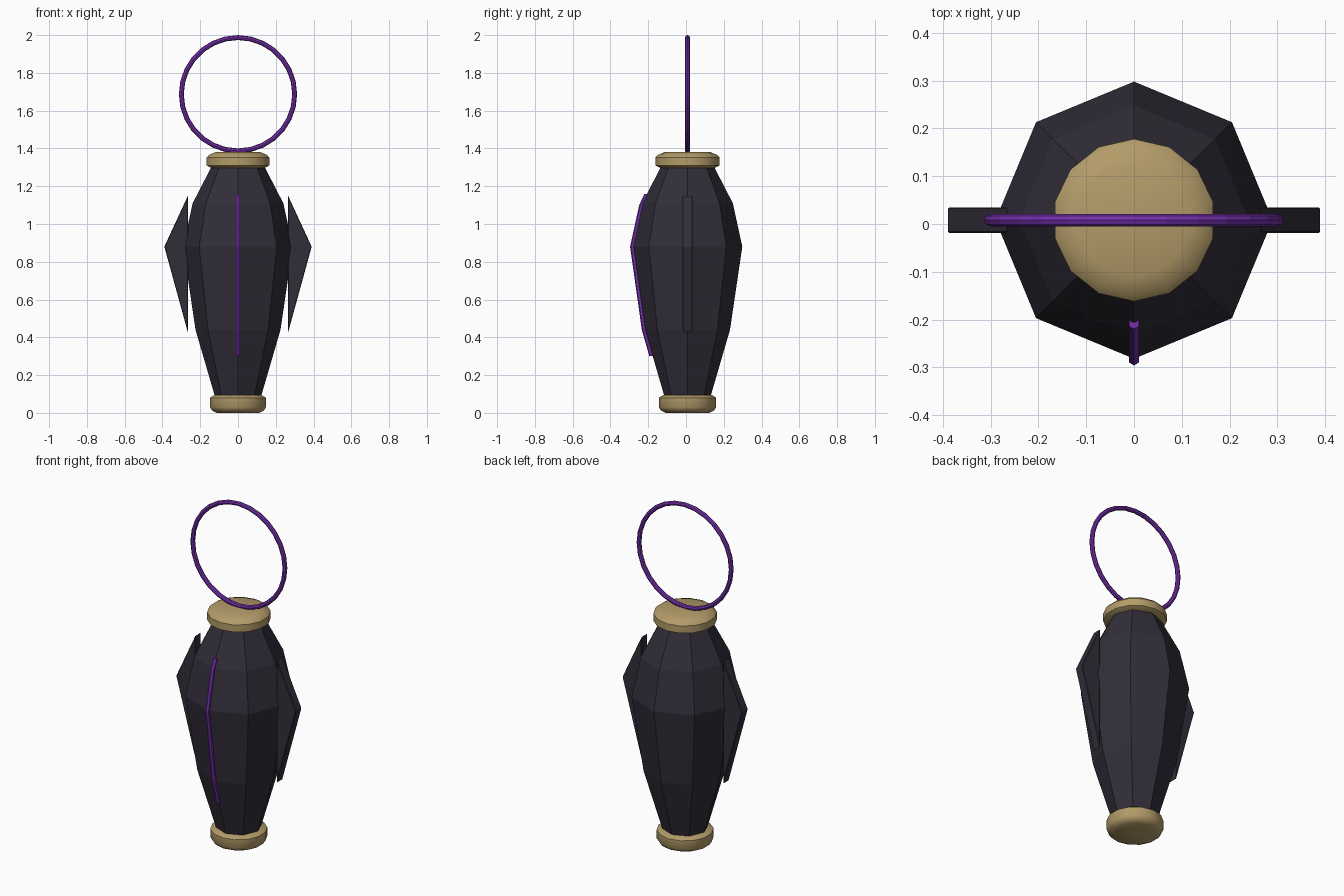
import bpy, bmesh, math

if "Cube" in bpy.data.objects:
    bpy.data.objects.remove(bpy.data.objects["Cube"])

CY = 0.008  # centre line of the lantern in y


def material(name, rgb):
    m = bpy.data.materials.new(name)
    m.diffuse_color = (*rgb, 1)
    m.use_nodes = True
    m.node_tree.nodes["Principled BSDF"].inputs["Base Color"].default_value = m.diffuse_color
    return m


DARK = material("dark_shell", (0.032, 0.027, 0.042))
GOLD = material("pale_gold", (0.45, 0.33, 0.14))
PURPLE = material("purple_glow", (0.18, 0.03, 0.42))


def finish(name, bm, mat):
    bmesh.ops.recalc_face_normals(bm, faces=bm.faces)
    me = bpy.data.meshes.new(name)
    bm.to_mesh(me)
    bm.free()
    ob = bpy.data.objects.new(name, me)
    bpy.context.collection.objects.link(ob)
    me.materials.append(mat)
    return ob


def smooth(ob, degrees):
    bpy.ops.object.select_all(action='DESELECT')
    ob.select_set(True)
    bpy.context.view_layer.objects.active = ob
    bpy.ops.object.shade_smooth_by_angle(angle=math.radians(degrees))


def lathe(name, profile, sides, mat):
    """Closed stack of polygon rings from (radius, z) pairs."""
    bm = bmesh.new()
    rings = []
    for r, z in profile:
        angles = [math.pi / 2 + 2 * math.pi * i / sides for i in range(sides)]
        rings.append([bm.verts.new((r * math.cos(a), CY + r * math.sin(a), z)) for a in angles])
    for lo, hi in zip(rings, rings[1:]):
        for i in range(sides):
            j = (i + 1) % sides
            bm.faces.new((lo[i], lo[j], hi[j], hi[i]))
    bm.faces.new(rings[0])
    bm.faces.new(rings[-1])
    return finish(name, bm, mat)


# Faceted octagonal body
lathe("body", [(0.12, 0.08), (0.225, 0.44), (0.29, 0.88), (0.24, 1.11), (0.137, 1.31)], 8, DARK)

# Chamfered end caps
top = lathe("top_cap", [(0.145, 1.297), (0.17, 1.31), (0.17, 1.352), (0.157, 1.366), (0.118, 1.382)], 14, GOLD)
bottom = lathe("bottom_cap", [(0.115, 0.0), (0.14, 0.012), (0.152, 0.03), (0.152, 0.08), (0.13, 0.094)], 14, GOLD)
for cap in (top, bottom):
    smooth(cap, 35)

# Carrying ring standing on the top cap
bpy.ops.mesh.primitive_torus_add(major_segments=28, minor_segments=8, major_radius=0.30,
                                 minor_radius=0.013, location=(0, CY, 1.687),
                                 rotation=(math.pi / 2, 0, 0))
ring = bpy.context.object
ring.name = "carry_ring"
ring.data.materials.append(PURPLE)

# Triangular side fins
for side, label in ((-1, "left"), (1, "right")):
    bm = bmesh.new()
    outline = [(0.265, 0.425), (0.39, 0.88), (0.265, 1.15)]
    face = bm.faces.new([bm.verts.new((side * x, CY - 0.027, z)) for x, z in outline])
    ext = bmesh.ops.extrude_face_region(bm, geom=[face])
    moved = [v for v in ext["geom"] if isinstance(v, bmesh.types.BMVert)]
    bmesh.ops.translate(bm, verts=moved, vec=(0, 0.054, 0))
    fin = finish(label + "_fin", bm, DARK)
    bev = fin.modifiers.new("edge", 'BEVEL')
    bev.width = 0.003
    bev.segments = 1

# Glowing seam down the front edge
bm = bmesh.new()
path = [(-0.182, 0.30), (-0.222, 0.44), (-0.284, 0.88), (-0.236, 1.10), (-0.208, 1.16)]
loops = []
for y, z in path:
    loops.append([bm.verts.new((0.012 * math.cos(a), y + 0.012 * math.sin(a), z))
                  for a in [math.pi / 6 + math.pi * k / 3 for k in range(6)]])
for lo, hi in zip(loops, loops[1:]):
    for i in range(6):
        j = (i + 1) % 6
        bm.faces.new((lo[i], lo[j], hi[j], hi[i]))
bm.faces.new(loops[0])
bm.faces.new(loops[-1])
finish("front_seam", bm, PURPLE)
